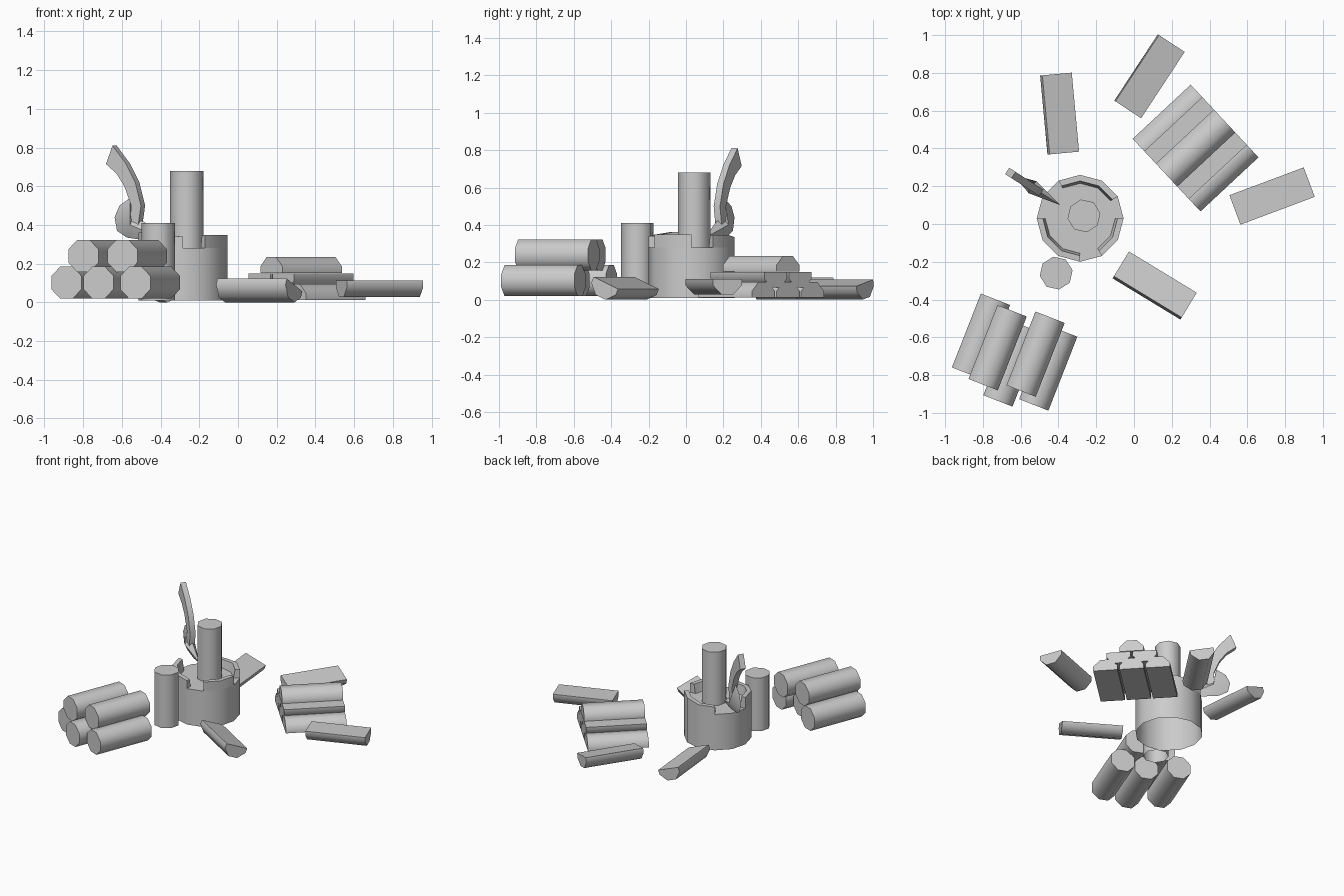
import bpy, bmesh
from math import cos, sin, pi, radians
from mathutils import Matrix, Vector

if "Cube" in bpy.data.objects:
    bpy.data.objects.remove(bpy.data.objects["Cube"])

R = 0.09                      # log radius (octagon)
A = R * cos(pi / 8)           # flat-to-flat half width


def finish(name, bm, angle=50):
    bmesh.ops.recalc_face_normals(bm, faces=bm.faces)
    me = bpy.data.meshes.new(name)
    bm.to_mesh(me)
    bm.free()
    ob = bpy.data.objects.new(name, me)
    bpy.context.collection.objects.link(ob)
    bpy.context.view_layer.objects.active = ob
    ob.select_set(True)
    bpy.ops.object.shade_smooth_by_angle(angle=radians(angle))
    ob.select_set(False)
    return ob


def loft(bm, rings, start=True, end=True):
    """Skin closed rings of points, with optional end caps."""
    vs = [[bm.verts.new(p) for p in r] for r in rings]
    n = len(vs[0])
    for a, b in zip(vs, vs[1:]):
        for i in range(n):
            bm.faces.new((a[i], a[(i + 1) % n], b[(i + 1) % n], b[i]))
    if start:
        bm.faces.new(vs[0][::-1])
    if end:
        bm.faces.new(vs[-1])


def lying(name, profile, loc, angle, roll=0, length=0.42):
    """Prism of a (y, z) profile lying along a horizontal axis."""
    bm = bmesh.new()
    loft(bm, [[(x, y, z) for y, z in profile] for x in (-length / 2, length / 2)])
    m = (Matrix.Translation(loc) @ Matrix.Rotation(radians(angle), 4, 'Z')
         @ Matrix.Rotation(radians(roll), 4, 'X'))
    bmesh.ops.transform(bm, matrix=m, verts=bm.verts)
    return finish(name, bm)


def standing(name, x, y, z0, z1, r, n, turn):
    """Upright round, open underneath."""
    bm = bmesh.new()
    loft(bm, [[(x + r * cos(turn + 2 * pi * i / n), y + r * sin(turn + 2 * pi * i / n), z)
               for i in range(n)] for z in (z0, z1)], start=False)
    return finish(name, bm)


octagon = [(R * cos(pi / 8 + i * pi / 4), R * sin(pi / 8 + i * pi / 4)) for i in range(8)]
half = [(A, 0)] + octagon[:4] + [(-A, 0)]     # round side up

# Chopping stump with broken raised rim
SX, SY, SR = -0.285, 0.03, 0.23
standing("stump", SX, SY, 0.01, 0.28, SR, 12, 0)
rims = [(30, [0.345, 0.345, 0.335, 0.335]),
        (180, [0.362, 0.362, 0.348, 0.34]),
        (300, [0.348, 0.348, 0.348])]
for k, (start, tops) in enumerate(rims):
    bm = bmesh.new()
    rings = []
    for i, top in enumerate(tops):
        t = radians(start + 30 * i)
        rings.append([(SX + r * cos(t), SY + r * sin(t), z) for r, z in
                      ((SR, 0.279), (SR, top), (0.198, top), (0.185, 0.279))])
    loft(bm, rings)
    finish(f"stump_rim_{k + 1}", bm)

# Upright logs
standing("log_on_stump", -0.265, 0.043, 0.28, 0.68, 0.088, 8, radians(10))
standing("log_beside_stump", -0.412, -0.26, 0.01, 0.41, 0.088, 8, radians(10))

# Stack of whole logs
stack = [(-0.81, -0.594, 0.102), (-0.644, -0.741, 0.102), (-0.454, -0.762, 0.102),
         (-0.722, -0.655, 0.24), (-0.521, -0.689, 0.24)]
for i, p in enumerate(stack):
    lying(f"stacked_log_{i + 1}", octagon, p, 68.6)

# Stack of split halves: three down, two flat side up, one on top
ANG = 43
across = Vector((sin(radians(ANG)), -cos(radians(ANG)), 0))
pile = [(-0.18, 0.012, 0), (0, 0.012, 0), (0.18, 0.012, 0),
        (-0.09, 0.148, 180), (0.09, 0.148, 180), (0, 0.152, 0)]
for i, (off, z, roll) in enumerate(pile):
    lying(f"split_log_{i + 1}", half, Vector((0.326, 0.402, z)) + across * off, ANG, roll)

# Loose split halves, flat side up
loose = [(-0.388, 0.585, 0.09, 95.3, 200), (0.085, 0.78, 0.09, 56.7, 192),
         (0.731, 0.148, 0.112, 20.5, 180), (0.113, -0.32, 0.09, -31.3, 157)]
for i, (x, y, z, ang, roll) in enumerate(loose):
    lying(f"loose_half_{i + 1}", half, (x, y, z), ang, roll)

# Axe stands in a vertical plane pointing out of the stump
out, side = Vector((-0.84, 0.54, 0)), Vector((0.54, 0.84, 0))


def axe(s, z, t=0):
    return Vector((-0.39, 0.1, z)) + out * s + side * t


# Axe head: wedge, thin all round, thick at the middle
edge = [(0.0, 0.33), (0.11, 0.415), (0.18, 0.44), (0.2, 0.54), (0.265, 0.5), (0.295, 0.44),
        (0.28, 0.37), (0.22, 0.335), (0.1, 0.32)]
bm = bmesh.new()
rim = [bm.verts.new(axe(s, z)) for s, z in edge]
for t in (-0.038, 0.038):
    c = bm.verts.new(axe(0.175, 0.4, t))
    for i in range(len(rim)):
        bm.faces.new((rim[i], rim[(i + 1) % len(rim)], c))
finish("axe_head", bm, 30)

# Axe handle: curved and flared at the end
sections = [((0.19, 0.38), (0.14, 0.38)), ((0.18, 0.5), (0.12, 0.5)), ((0.222, 0.6), (0.155, 0.62)),
            ((0.27, 0.665), (0.215, 0.72)), ((0.335, 0.715), (0.295, 0.81))]
bm = bmesh.new()
loft(bm, [[axe(*a, -0.02), axe(*a, 0.02), axe(*b, 0.02), axe(*b, -0.02)] for a, b in sections])
finish("axe_handle", bm)
